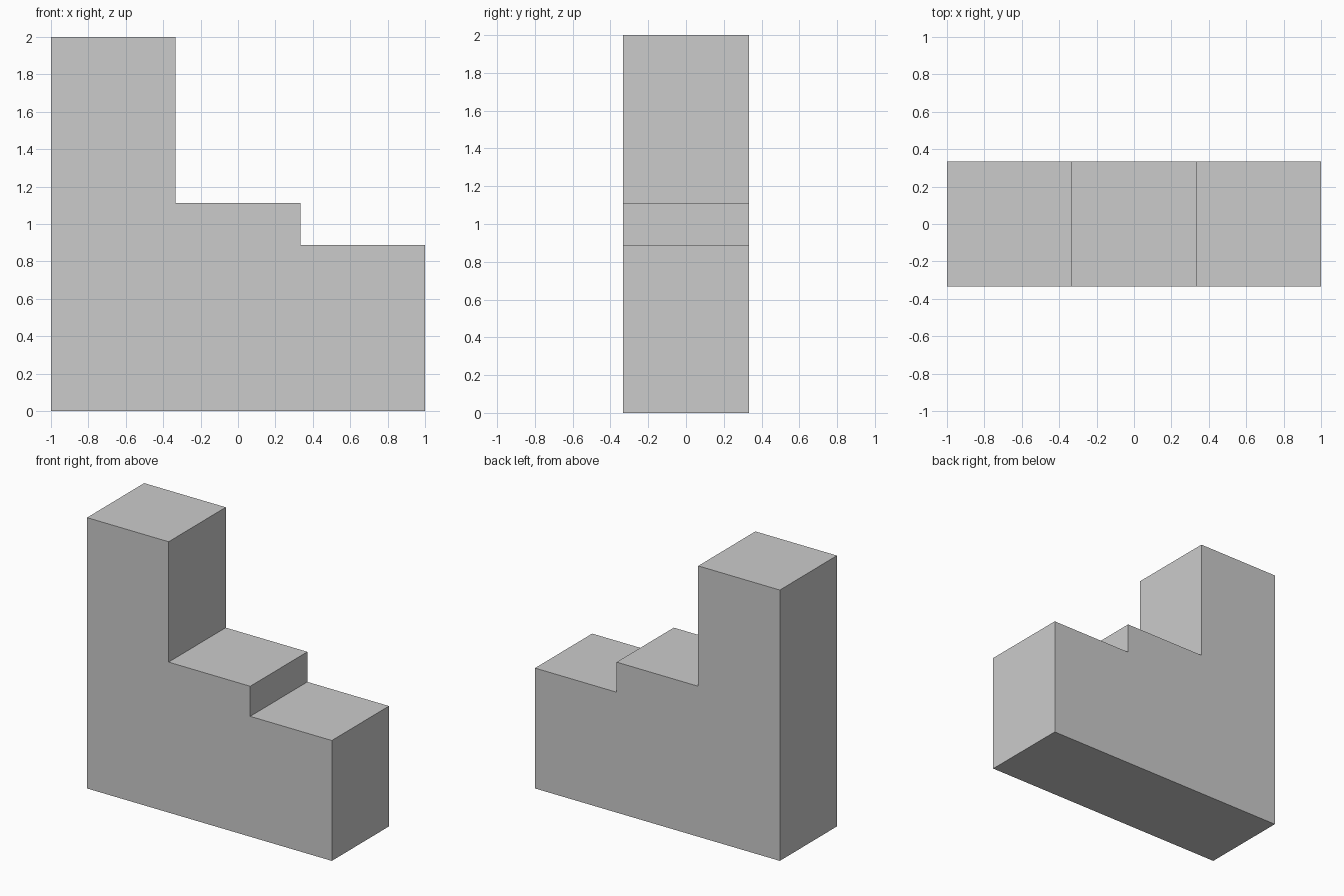
import bpy
import bmesh

if "Cube" in bpy.data.objects:
    bpy.data.objects.remove(bpy.data.objects["Cube"])

# Stepped profile in the x-z plane, counter-clockwise seen from the front
T = 1 / 3
profile = [(-1, 0), (1, 0), (1, 8 / 9), (T, 8 / 9),
           (T, 10 / 9), (-T, 10 / 9), (-T, 2), (-1, 2)]

# Stepped block: front face extruded backwards through the depth
bm = bmesh.new()
front = bm.faces.new([bm.verts.new((x, -T, z)) for x, z in profile])
result = bmesh.ops.extrude_face_region(bm, geom=[front], use_keep_orig=True)
back = [v for v in result["geom"] if isinstance(v, bmesh.types.BMVert)]
bmesh.ops.translate(bm, verts=back, vec=(0, 2 * T, 0))
bmesh.ops.recalc_face_normals(bm, faces=bm.faces)

mesh = bpy.data.meshes.new("stepped_block")
bm.to_mesh(mesh)
bm.free()
block = bpy.data.objects.new("stepped_block", mesh)
bpy.context.collection.objects.link(block)
